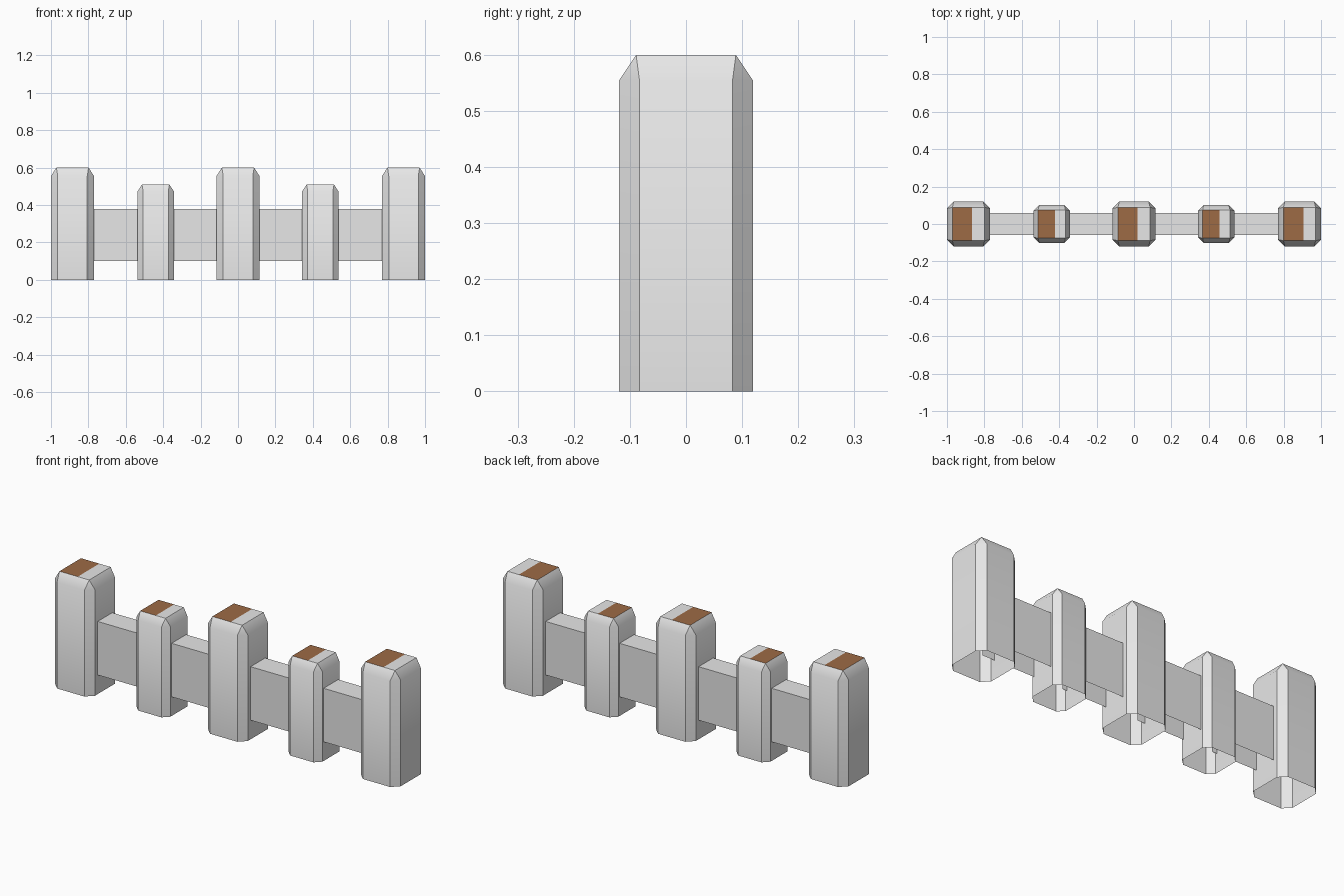
import bpy, bmesh, math

if "Cube" in bpy.data.objects:
    bpy.data.objects.remove(bpy.data.objects["Cube"])


def material(name, rgb):
    m = bpy.data.materials.new(name)
    m.diffuse_color = (*rgb, 1)
    m.use_nodes = True
    m.node_tree.nodes["Principled BSDF"].inputs["Base Color"].default_value = m.diffuse_color
    return m


grey = material("light_grey", (0.8, 0.8, 0.8))
brown = material("brown", (0.34, 0.147, 0.06))


def make_object(name, bm, loc):
    me = bpy.data.meshes.new(name)
    bm.to_mesh(me)
    bm.free()
    me.materials.append(grey)
    me.materials.append(brown)
    ob = bpy.data.objects.new(name, me)
    ob.location = loc
    bpy.context.collection.objects.link(ob)
    return ob


# Post: chamfered octagonal shaft, sloped shoulder to a rectangular top, open base
def post(name, x, s):
    hx, hy, c, h = 0.115 * s, 0.119 * s, 0.036 * s, 0.6 * s
    tx, ty, zs, cut = 0.086 * s, 0.089 * s, 0.555 * s, 0.02 * s
    bm = bmesh.new()
    octagon = [(-hx + c, -hy), (hx - c, -hy), (hx, -hy + c), (hx, hy - c),
               (hx - c, hy), (-hx + c, hy), (-hx, hy - c), (-hx, -hy + c)]
    base = [bm.verts.new((px, py, 0)) for px, py in octagon]
    sh = [bm.verts.new((px, py, zs)) for px, py in octagon]
    for i in range(8):
        j = (i + 1) % 8
        bm.faces.new((base[i], base[j], sh[j], sh[i]))
    fl, fm, fr, br, bmid, bl = [bm.verts.new((px, py, h)) for px, py in (
        (-tx, -ty), (cut, -ty), (tx, -ty), (tx, ty), (cut, ty), (-tx, ty))]
    # sloped shoulders and corner triangles
    for f in ((sh[0], sh[1], fr, fm, fl), (sh[1], sh[2], fr), (sh[2], sh[3], br, fr),
              (sh[3], sh[4], br), (sh[4], sh[5], bl, bmid, br), (sh[5], sh[6], bl),
              (sh[6], sh[7], fl, bl), (sh[7], sh[0], fl)):
        bm.faces.new(f)
    # two-colour top
    bm.faces.new((fm, fr, br, bmid))
    bm.faces.new((fl, fm, bmid, bl)).material_index = 1
    ob = make_object(name, bm, (x, 0, 0))
    bpy.ops.object.select_all(action='DESELECT')
    bpy.context.view_layer.objects.active = ob
    ob.select_set(True)
    bpy.ops.object.shade_smooth_by_angle(angle=math.radians(40))


# Rail: box with open ends and open underside, tucked into the posts
def rail(name, x0, x1):
    bm = bmesh.new()
    section = [(0.06, 0.1), (0.06, 0.38), (-0.06, 0.38), (-0.06, 0.1)]
    a = [bm.verts.new((x0, y, z)) for y, z in section]
    b = [bm.verts.new((x1, y, z)) for y, z in section]
    for i in range(3):
        bm.faces.new((a[i], a[i + 1], b[i + 1], b[i]))
    make_object(name, bm, (0, 0, 0))


for i, x in enumerate((-0.885, 0, 0.885)):
    post(f"tall_post_{i}", x, 1.0)
for i, x in enumerate((-0.44, 0.44)):
    post(f"short_post_{i}", x, 0.85)
for side in (-1, 1):
    for i, (p, q) in enumerate(((0.07, 0.37), (0.51, 0.84))):
        rail(f"rail_{'left' if side < 0 else 'right'}_{i}", *sorted((p * side, q * side)))

# outward normals
for ob in bpy.data.objects:
    if ob.name.startswith("rail"):
        top = max(ob.data.polygons, key=lambda f: f.center.z)
        if top.normal.z < 0:
            ob.data.flip_normals()
